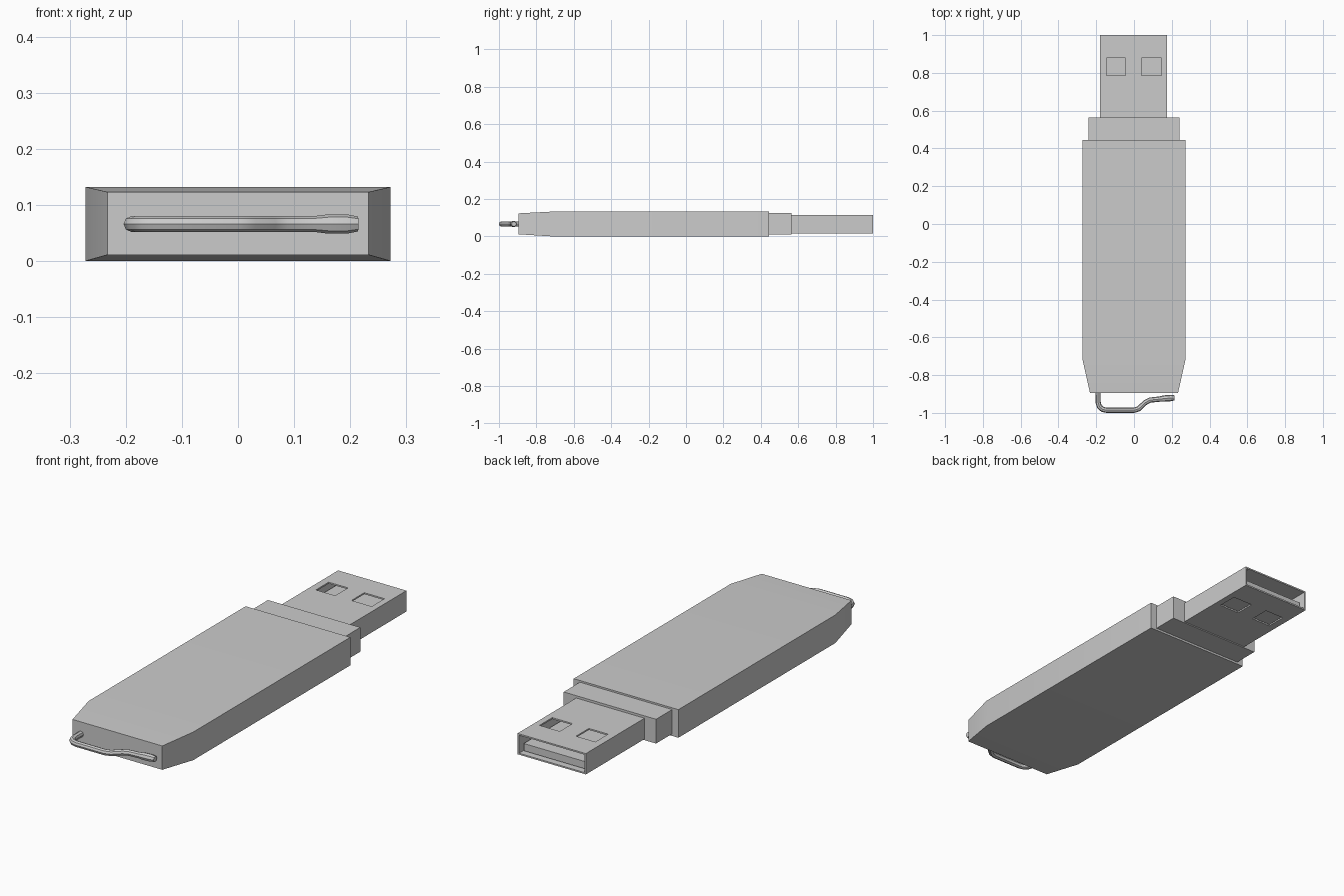
import bpy, bmesh, math

if "Cube" in bpy.data.objects:
    bpy.data.objects.remove(bpy.data.objects["Cube"])


def finish(ob):
    bpy.ops.object.select_all(action='DESELECT')
    ob.select_set(True)
    bpy.context.view_layer.objects.active = ob
    bpy.ops.object.shade_smooth_by_angle(angle=math.radians(30))


def loft(name, sections):
    """Rectangular sections (y, half width, z low, z high) joined along y."""
    bm = bmesh.new()
    rings = []
    for y, w, lo, hi in sections:
        rings.append([bm.verts.new(p) for p in
                      ((-w, y, lo), (w, y, lo), (w, y, hi), (-w, y, hi))])
    for a, b in zip(rings, rings[1:]):
        for i in range(4):
            j = (i + 1) % 4
            bm.faces.new((a[i], a[j], b[j], b[i]))
    bm.faces.new(rings[0])
    bm.faces.new(rings[-1])
    bmesh.ops.recalc_face_normals(bm, faces=bm.faces)
    me = bpy.data.meshes.new(name)
    bm.to_mesh(me)
    bm.free()
    ob = bpy.data.objects.new(name, me)
    bpy.context.collection.objects.link(ob)
    return ob


def box(name, x0, x1, y0, y1, z0, z1):
    ob = loft(name, [(y0, (x1 - x0) / 2, z0, z1), (y1, (x1 - x0) / 2, z0, z1)])
    ob.location.x = (x0 + x1) / 2
    return ob


def cut(target, cutter):
    cutter.hide_render = True
    cutter.hide_viewport = True
    mod = target.modifiers.new("cut", 'BOOLEAN')
    mod.operation = 'DIFFERENCE'
    mod.solver = 'EXACT'
    mod.object = cutter


# casing with tapered tail and stepped collar
finish(loft("casing", [(-0.895, 0.233, 0.011, 0.123), (-0.72, 0.272, 0.0, 0.132),
                       (0.445, 0.272, 0.0, 0.132), (0.445, 0.24, 0.01, 0.124),
                       (0.565, 0.24, 0.01, 0.124)]))

# hollow metal plug with square windows above and below
plug = box("plug_shell", -0.18, 0.175, 0.55, 1.0, 0.015, 0.113)
cut(plug, box("plug_cavity_cutter", -0.172, 0.167, 0.57, 1.1, 0.022, 0.106))
for side, (x0, x1) in (("left", (-0.145, -0.045)), ("right", (0.04, 0.145))):
    cut(plug, box("window_cutter_" + side, x0, x1, 0.785, 0.88, -0.1, 0.3))

# contact tongue inside the plug
box("plug_tongue", -0.165, 0.16, 0.56, 0.975, 0.026, 0.06)

# bent wire strap hook with a thicker tip: x, y, radius factor
path = [(-0.19, -0.88, 1), (-0.19, -0.945, 1), (-0.183, -0.967, 1),
        (-0.167, -0.981, 1), (-0.145, -0.986, 1), (0.0, -0.986, 1),
        (0.025, -0.978, 1), (0.06, -0.945, 1), (0.085, -0.932, 1),
        (0.135, -0.927, 1), (0.16, -0.924, 1.22), (0.195, -0.921, 1.22),
        (0.214, -0.92, 0.95)]
cu = bpy.data.curves.new("strap_hook", 'CURVE')
cu.dimensions = '3D'
cu.bevel_depth = 0.014
cu.bevel_resolution = 2
cu.use_fill_caps = True
sp = cu.splines.new('POLY')
sp.points.add(len(path) - 1)
for pt, (x, y, r) in zip(sp.points, path):
    pt.co = (x, y, 0.066, 1)
    pt.radius = r
hook = bpy.data.objects.new("strap_hook", cu)
bpy.context.collection.objects.link(hook)
bpy.context.view_layer.objects.active = hook
hook.select_set(True)
bpy.ops.object.convert(target='MESH')
finish(bpy.context.view_layer.objects.active)
